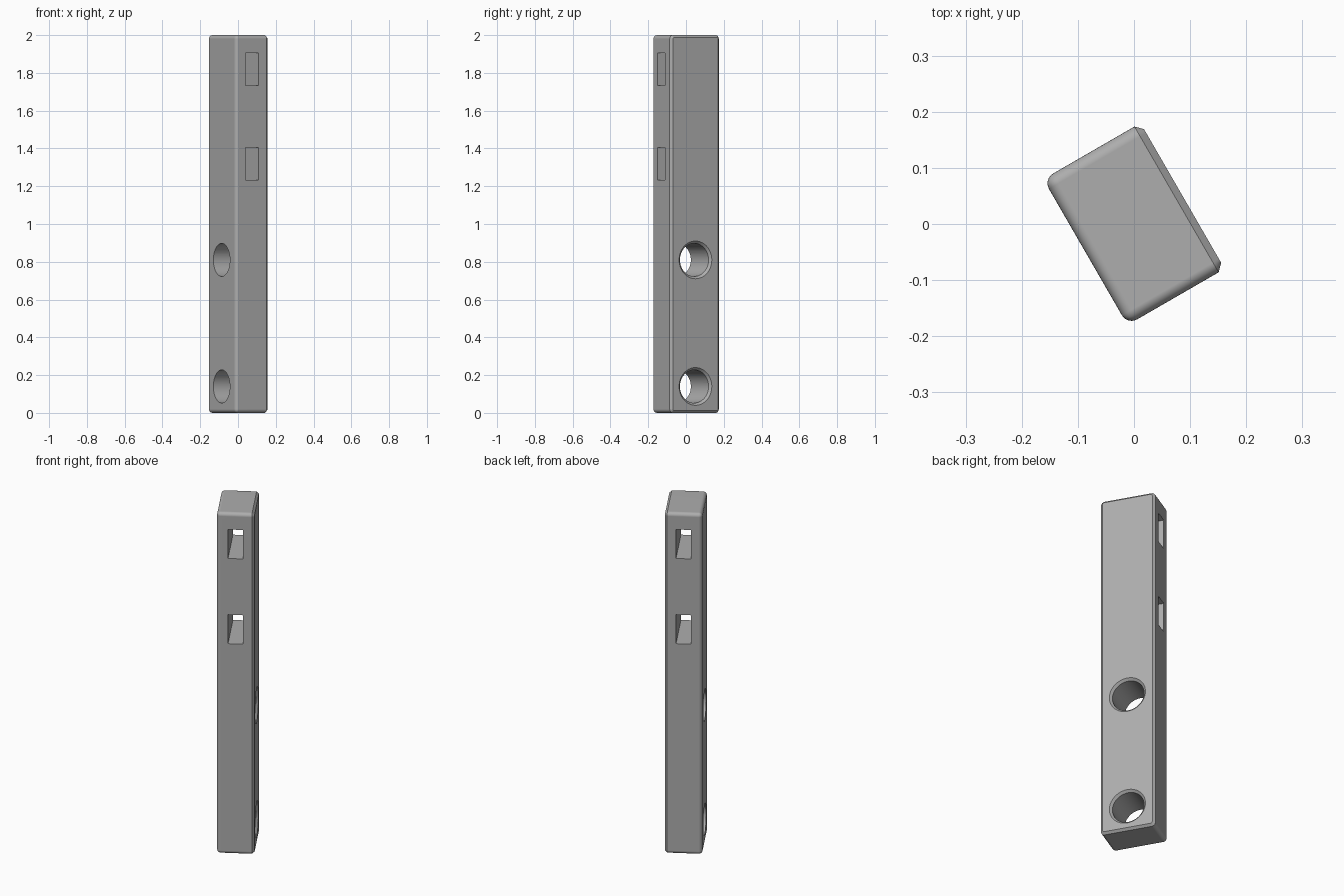
import bpy, bmesh, math
from mathutils import Matrix

default = bpy.data.objects.get("Cube")
if default:
    bpy.data.objects.remove(default, do_unlink=True)

THICK, WIDTH, HEIGHT = 0.2, 0.3, 2.0
FILLET, CHAMFER, HOLE_R = 0.02, 0.0125, 0.0875
TURN = math.radians(30)

grey = bpy.data.materials.new("plain grey")
grey.use_nodes = True
colour = (0.42, 0.42, 0.42, 1)
grey.diffuse_color = colour
grey.node_tree.nodes["Principled BSDF"].inputs["Base Color"].default_value = colour


def make_object(name, bm):
    bmesh.ops.recalc_face_normals(bm, faces=bm.faces)
    mesh = bpy.data.meshes.new(name)
    bm.to_mesh(mesh)
    bm.free()
    mesh.materials.append(grey)
    obj = bpy.data.objects.new(name, mesh)
    bpy.context.collection.objects.link(obj)
    return obj


def box(size, centre):
    bm = bmesh.new()
    bmesh.ops.create_cube(bm, size=1, matrix=Matrix.Translation(centre) @ Matrix.Diagonal((*size, 1)))
    return bm


def cone_along_x(r1, r2, x1, x2, z):
    bm = bmesh.new()
    place = Matrix.Translation(((x1 + x2) / 2, 0, z)) @ Matrix.Rotation(math.pi / 2, 4, 'Y')
    bmesh.ops.create_cone(bm, cap_ends=True, segments=64, radius1=r1, radius2=r2,
                          depth=x2 - x1, matrix=place)
    return bm


# Bar: fillets everywhere except around one broad face, which is chamfered
bm = box((THICK, WIDTH, HEIGHT), (0, 0, HEIGHT / 2))


def on_broad_face(edge):
    return all(v.co.x > THICK / 2 - 1e-4 for v in edge.verts)


bmesh.ops.bevel(bm, geom=[e for e in bm.edges if not on_broad_face(e)], offset=FILLET,
                segments=6, profile=0.5, affect='EDGES')
bmesh.ops.bevel(bm, geom=[e for e in bm.edges if on_broad_face(e)], offset=CHAMFER,
                segments=1, affect='EDGES')
bar = make_object("bar", bm)

# Cutters: two countersunk round holes and two rectangular slots
cutters = []
for z in (0.14, 0.81):
    cutters.append(make_object("hole_cutter", cone_along_x(HOLE_R, HOLE_R, -0.2, 0.2, z)))
    face = THICK / 2
    cutters.append(make_object("countersink_cutter", cone_along_x(
        HOLE_R - CHAMFER, HOLE_R + 2 * CHAMFER, face - 2 * CHAMFER, face + CHAMFER, z)))
for z in (1.319, 1.819):
    cutters.append(make_object("slot_cutter", box((0.08, 0.5, 0.17), (0, 0, z))))

for cutter in cutters:
    cutter.hide_render = True
    mod = bar.modifiers.new("cut", 'BOOLEAN')
    mod.operation, mod.solver, mod.object = 'DIFFERENCE', 'EXACT', cutter

# Bake the cuts, then drop the cutters
bpy.context.view_layer.update()
graph = bpy.context.evaluated_depsgraph_get()
bar.data = bpy.data.meshes.new_from_object(bar.evaluated_get(graph))
bar.modifiers.clear()
for cutter in cutters:
    bpy.data.objects.remove(cutter, do_unlink=True)
bar.data.transform(Matrix.Rotation(TURN, 4, 'Z'))

# Smooth fillets and bores, crisp chamfers
bpy.ops.object.select_all(action='DESELECT')
bar.select_set(True)
bpy.context.view_layer.objects.active = bar
bpy.ops.object.shade_smooth_by_angle(angle=math.radians(30))
weighted = bar.modifiers.new("even_shading", 'WEIGHTED_NORMAL')
weighted.keep_sharp = True
